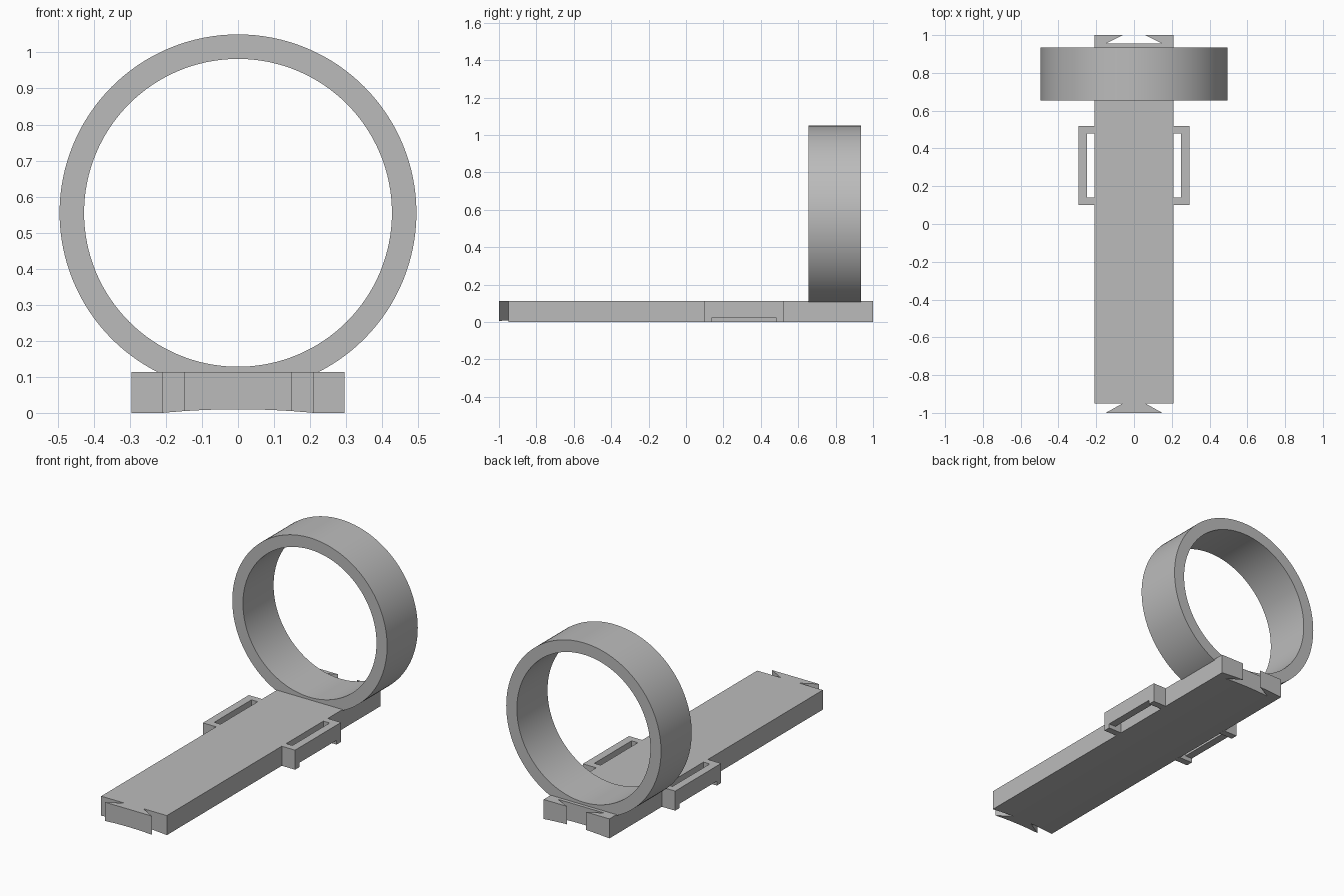
import bpy
import bmesh
from math import pi, radians
from mathutils import Matrix

if "Cube" in bpy.data.objects:
    bpy.data.objects.remove(bpy.data.objects["Cube"], do_unlink=True)

TOP = 0.113

grey = bpy.data.materials.new("plain_grey")
grey.use_nodes = True
grey.diffuse_color = (0.5, 0.5, 0.5, 1)
grey.node_tree.nodes["Principled BSDF"].inputs["Base Color"].default_value = (0.5, 0.5, 0.5, 1)


def add_object(name, bm):
    bmesh.ops.recalc_face_normals(bm, faces=bm.faces)
    mesh = bpy.data.meshes.new(name)
    bm.to_mesh(mesh)
    bm.free()
    mesh.materials.append(grey)
    obj = bpy.data.objects.new(name, mesh)
    bpy.context.collection.objects.link(obj)
    return obj


def prism(name, outline, z0, z1):
    """Extrude a plan outline from z0 to z1."""
    bm = bmesh.new()
    face = bm.faces.new([bm.verts.new((x, y, z0)) for x, y in outline])
    result = bmesh.ops.extrude_face_region(bm, geom=[face])
    moved = [v for v in result["geom"] if isinstance(v, bmesh.types.BMVert)]
    bmesh.ops.translate(bm, verts=moved, vec=(0, 0, z1 - z0))
    return add_object(name, bm)


def activate(obj):
    bpy.ops.object.select_all(action="DESELECT")
    obj.select_set(True)
    bpy.context.view_layer.objects.active = obj


def cut(obj, cutter):
    """Subtract the cutter, then discard it."""
    cutter.hide_render = True
    mod = obj.modifiers.new("cut", "BOOLEAN")
    mod.operation = "DIFFERENCE"
    mod.solver = "EXACT"
    mod.object = cutter
    activate(obj)
    bpy.ops.object.modifier_apply(modifier=mod.name)
    bpy.data.objects.remove(cutter, do_unlink=True)


# Bar with a dovetail tab at the front and a matching socket at the back
half = [(0.06, -0.95), (0.21, -0.95), (0.21, 1), (0.06, 1), (0.15, 0.955)]
right_half = [(0.15, -1)] + half
left_half = [(-x, y) for x, y in reversed(right_half)]
bar = prism("bar", right_half + left_half, 0, TOP)

# Shallow hollow along the underside
radius = 2.21
bm = bmesh.new()
bmesh.ops.create_cone(
    bm, cap_ends=True, segments=360, radius1=radius, radius2=radius, depth=2.4,
    matrix=Matrix.Translation((0, 0, 0.01 - radius)) @ Matrix.Rotation(pi / 2, 4, "X"))
cut(bar, add_object("hollow_cutter", bm))

# Strap loops on both sides, each with a slot and a notch under its outer wall
for side, name in ((1, "left_strap_loop"), (-1, "right_strap_loop")):
    plan = [(0.205, 0.10), (0.295, 0.10), (0.295, 0.52), (0.205, 0.52),
            (0.205, 0.48), (0.25, 0.48), (0.25, 0.14), (0.205, 0.14)]
    loop = prism(name, [(side * x, y) for x, y in plan], 0, TOP)
    notch = [(0.23, 0.14), (0.32, 0.14), (0.32, 0.48), (0.23, 0.48)]
    cut(loop, prism("notch_cutter", [(side * x, y) for x, y in notch], -0.1, 0.025))

# Ring standing on the back of the bar
bm = bmesh.new()
circles = []
for r, y in ((0.495, 0.655), (0.495, 0.935), (0.427, 0.935), (0.427, 0.655)):
    made = bmesh.ops.create_circle(
        bm, segments=128, radius=r,
        matrix=Matrix.Translation((0, y, 0.555)) @ Matrix.Rotation(pi / 2, 4, "X"))
    circles.append(made["verts"])
for i, a in enumerate(circles):
    b = circles[(i + 1) % 4]
    for j in range(len(a)):
        k = (j + 1) % len(a)
        bm.faces.new((a[j], a[k], b[k], b[j]))
ring = add_object("ring", bm)

for obj in (ring, bar):
    activate(obj)
    bpy.ops.object.shade_smooth_by_angle(angle=radians(30))
